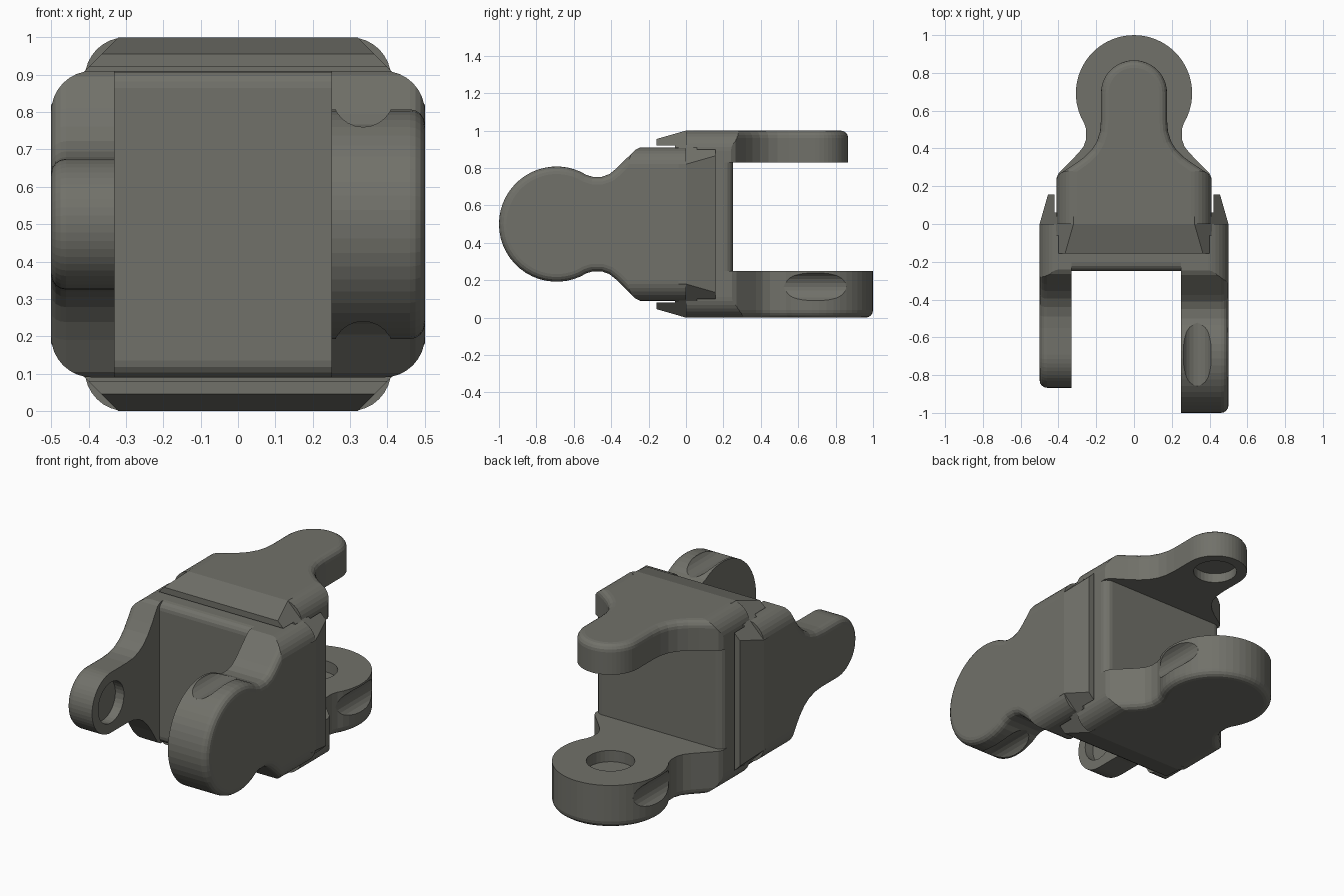
import bpy, bmesh, math
from mathutils import Matrix

if "Cube" in bpy.data.objects:
    bpy.data.objects.remove(bpy.data.objects["Cube"])


def prism(name, pts, axis, lo, hi, bevel=0.0, pick=None):
    """Extrude a 2D outline along an axis; bevel the edges chosen by pick(v1, v2)."""
    def place(p, h):
        q = list(p)
        q.insert(axis, h)
        return q
    bm = bmesh.new()
    a = [bm.verts.new(place(p, lo)) for p in pts]
    b = [bm.verts.new(place(p, hi)) for p in pts]
    n = len(pts)
    bm.faces.new(a)
    bm.faces.new(b[::-1])
    for i in range(n):
        bm.faces.new((a[i], b[i], b[(i + 1) % n], a[(i + 1) % n]))
    bmesh.ops.recalc_face_normals(bm, faces=bm.faces[:])
    if bevel:
        edges = [e for e in bm.edges if pick(e.verts[0].co, e.verts[1].co)]
        bmesh.ops.bevel(bm, geom=edges, offset=bevel, segments=4, profile=0.5, affect='EDGES')
    mesh = bpy.data.meshes.new(name)
    bm.to_mesh(mesh)
    bm.free()
    obj = bpy.data.objects.new(name, mesh)
    bpy.context.collection.objects.link(obj)
    return obj


def arc(cx, cy, r, start, end, n):
    return [(cx + r * math.cos(math.radians(start + (end - start) * i / n)),
             cy + r * math.sin(math.radians(start + (end - start) * i / n))) for i in range(n + 1)]


def mirrored(upper):
    """Close a half outline by reflecting it in its second coordinate."""
    return upper + [(x, -y) for x, y in reversed(upper) if abs(y) > 1e-5]


def ring(corner):
    """Full four-way symmetric outline from one corner."""
    return mirrored(corner + [(-x, z) for x, z in reversed(corner)])


def boolean(target, other, op):
    mod = target.modifiers.new(op, 'BOOLEAN')
    mod.operation, mod.object, mod.solver = op, other, 'EXACT'
    bpy.context.view_layer.objects.active = target
    bpy.ops.object.modifier_apply(modifier=mod.name)
    bpy.data.objects.remove(other, do_unlink=True)


PIVOT = -0.692

# Bridge with two tapered wings that wrap around the other yoke
side = [(0.5, -0.25), (0.5, 0), (0.455, 0.157), (0.42, 0.157), (0.42, 0.06)]
yoke = prism("front_yoke", side + [(-x, y) for x, y in reversed(side)], 2, -0.41, 0.41, 0.045,
             lambda p, q: max(p.y, q.y) < -0.24 and abs(p.z - q.z) < 0.01 and abs(p.x - q.x) > 0.5)

# Broad round arm, and slim arm opposite it
broad = [(0, 0.41), (-0.245, 0.41), (-0.27, 0.398), (-0.375, 0.295), (-0.41, 0.267),
         (-0.45, 0.253), (-0.50, 0.253), (-0.535, 0.264)] + arc(PIVOT, 0, 0.308, 65, 180, 16)
slim = [(0, 0.41), (-0.24, 0.41), (-0.265, 0.395), (-0.32, 0.31), (-0.355, 0.262), (-0.395, 0.222),
        (-0.44, 0.195), (-0.49, 0.18), (-0.55, 0.175)] + arc(PIVOT, 0, 0.175, 90, 180, 12)
broad_arm = prism("broad_arm", mirrored(broad), 0, 0.25, 0.5, 0.04,
                  lambda p, q: min(p.x, q.x) > 0.49)
slim_arm = prism("slim_arm", mirrored(slim), 0, -0.5, -0.33, 0.04,
                 lambda p, q: max(p.x, q.x) < -0.49)
boolean(yoke, broad_arm, 'UNION')
boolean(yoke, slim_arm, 'UNION')

# Trim the long outer corners: rounded on the arms, chamfered on the wings
trim = prism("corner_trim", ring(arc(0.39, 0.30, 0.1101, 0, 90, 8)), 1, -1.2, 0)
wing_trim = prism("wing_trim", ring([(0.5001, 0.32), (0.41, 0.4101)]), 1, -0.04, 0.5)
boolean(trim, wing_trim, 'UNION')
boolean(yoke, trim, 'INTERSECT')

# Blind pivot sockets on the inner faces
boolean(yoke, prism("socket_a", arc(PIVOT, 0, 0.128, 0, 345, 31), 0, 0.2, 0.315), 'DIFFERENCE')
boolean(yoke, prism("socket_b", arc(PIVOT, 0, 0.118, 0, 345, 31), 0, -0.385, -0.28), 'DIFFERENCE')

# Grooves across both rims of the broad arm
for s in (1, -1):
    groove = prism("groove", arc(0.335, s * 0.342, 0.082, 0, 345, 23), 1, -0.95, -0.45)
    boolean(yoke, groove, 'DIFFERENCE')

yoke.location.z = 0.5
paint = bpy.data.materials.new("dark_grey")
paint.diffuse_color = (0.165, 0.165, 0.143, 1)
paint.use_nodes = True
paint.node_tree.nodes["Principled BSDF"].inputs["Base Color"].default_value = paint.diffuse_color
yoke.data.materials.clear()
yoke.data.materials.append(paint)

# Rear yoke: the same part turned a quarter and reversed
rear = bpy.data.objects.new("rear_yoke", yoke.data.copy())
bpy.context.collection.objects.link(rear)
rear.data.transform(Matrix(((0, 0, -1, 0), (0, -1, 0, 0), (-1, 0, 0, 0), (0, 0, 0, 1))))
rear.location.z = 0.5

bpy.ops.object.select_all(action='DESELECT')
for obj in (yoke, rear):
    obj.select_set(True)
bpy.context.view_layer.objects.active = yoke
bpy.ops.object.shade_flat()
